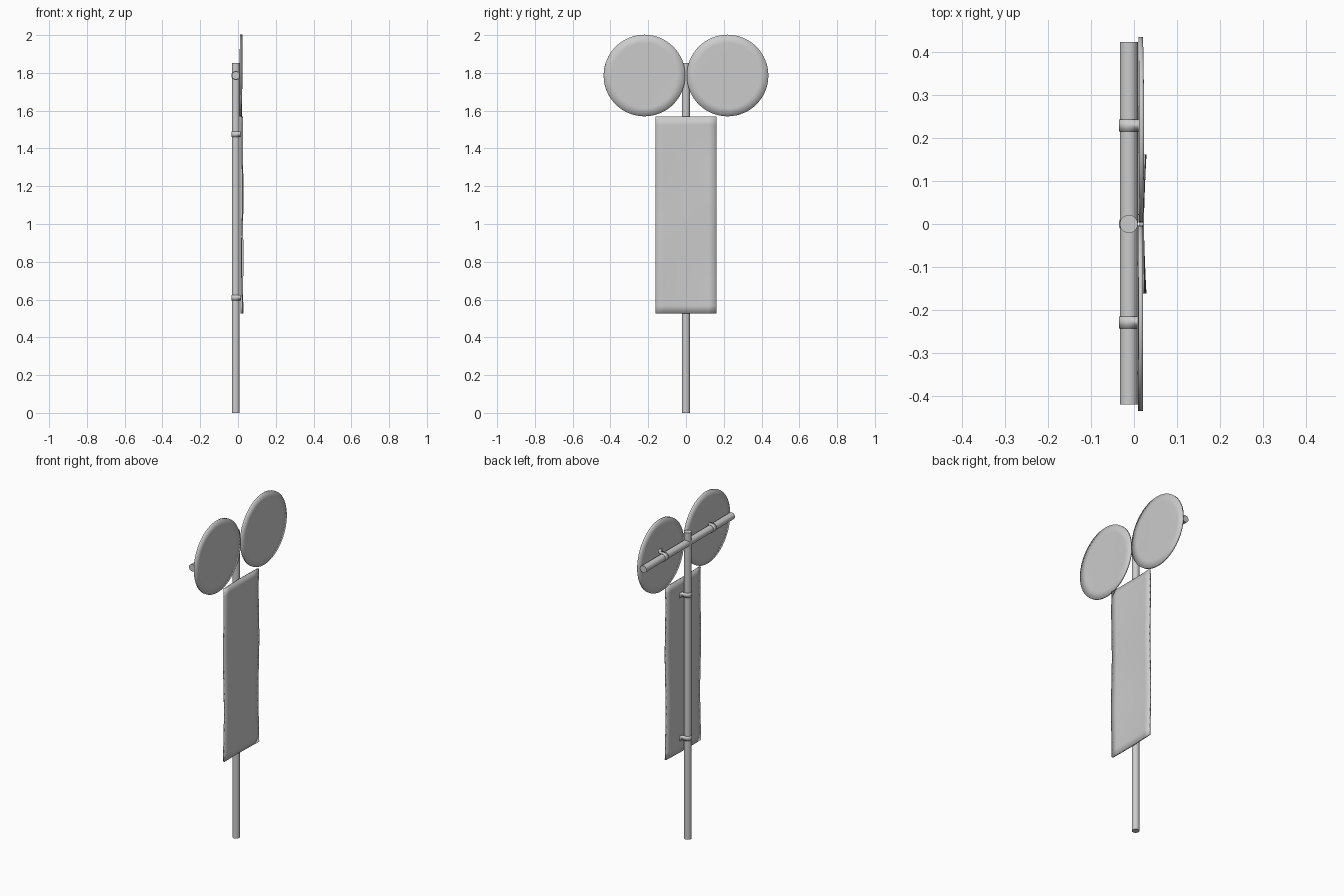
import bpy, bmesh, math
from mathutils import Matrix

if "Cube" in bpy.data.objects:
    bpy.data.objects.remove(bpy.data.objects["Cube"])

BAR_X = -0.012
R = 0.021
DISC_Z, DISC_R, DISC_Y = 1.786, 0.216, 0.220


def finish(name, bm, thickness=0, angle=35):
    bmesh.ops.recalc_face_normals(bm, faces=bm.faces)
    me = bpy.data.meshes.new(name)
    bm.to_mesh(me)
    bm.free()
    ob = bpy.data.objects.new(name, me)
    bpy.context.collection.objects.link(ob)
    if thickness:
        mod = ob.modifiers.new("thickness", "SOLIDIFY")
        mod.thickness = thickness
        mod.offset = 0
    bpy.ops.object.select_all(action="DESELECT")
    ob.select_set(True)
    bpy.context.view_layer.objects.active = ob
    bpy.ops.object.shade_smooth_by_angle(angle=math.radians(angle))
    return ob


def tube(name, length, matrix):
    bm = bmesh.new()
    bmesh.ops.create_cone(bm, cap_ends=True, segments=32, radius1=R, radius2=R,
                          depth=length, matrix=matrix)
    return finish(name, bm)


def strap(name, matrix, width=0.028):
    # U-shaped band hugging a tube along local z, with flanges on the plate
    pts = [(0.013, -0.042), (0.011, -0.022)]
    for i in range(17):
        a = -math.pi / 2 - math.pi * i / 16
        pts.append((BAR_X + 0.022 * math.cos(a), 0.022 * math.sin(a)))
    pts += [(0.011, 0.022), (0.013, 0.042)]
    bm = bmesh.new()
    rows = [[bm.verts.new(matrix @ Matrix.Translation((x, y, s * width / 2)).translation)
             for x, y in pts] for s in (-1, 1)]
    for i in range(len(pts) - 1):
        bm.faces.new((rows[0][i], rows[0][i + 1], rows[1][i + 1], rows[1][i]))
    return finish(name, bm, 0.003)


def sign_disc(name, side):
    # thin, slightly bent disc
    bm = bmesh.new()

    def point(r, a):
        y, z = r * math.cos(a), r * math.sin(a)
        x = 0.0155 + 0.0025 * math.sin(5 * z + side) * math.cos(7 * y)
        return bm.verts.new((x, side * DISC_Y + y, DISC_Z + z))

    n = 64
    centre = point(0, 0)
    rings = [[point(DISC_R * k / 5, 2 * math.pi * i / n) for i in range(n)]
             for k in range(1, 6)]
    for i in range(n):
        j = (i + 1) % n
        bm.faces.new((centre, rings[0][i], rings[0][j]))
        for a, b in zip(rings, rings[1:]):
            bm.faces.new((a[i], b[i], b[j], a[j]))
    return finish(name, bm, 0.011)


# upright and crossbar
tube("upright_pole", 1.852, Matrix.Translation((BAR_X, 0, 0.926)))
tube("crossbar", 0.845, Matrix.Translation((BAR_X, 0.002, DISC_Z))
     @ Matrix.Rotation(math.pi / 2, 4, "X"))

# round plates with their straps
for side, label in ((-1, "left"), (1, "right")):
    sign_disc(label + "_disc", side)
    strap(label + "_disc_strap", Matrix.Translation((0, side * 0.229, DISC_Z))
          @ Matrix.Rotation(math.pi / 2, 4, "X"))

# tall rectangular plate, gently warped along its edges
bm = bmesh.new()
bmesh.ops.create_grid(bm, x_segments=8, y_segments=24, size=0.5)
for v in bm.verts:
    u, w = v.co.x * 2, v.co.y * 2
    wave = 0.003 * u * math.sin(5 * w + 0.6) + 0.003 * u * max(w, 0) ** 2
    v.co = (0.018 + wave + 0.003 * u * u, u * 0.162, 1.047 + w * 0.522)
finish("tall_panel", bm, 0.010)

# straps holding the panel to the pole
for z, label in ((1.475, "upper"), (0.61, "lower")):
    strap(label + "_panel_strap", Matrix.Translation((0, 0, z)))
